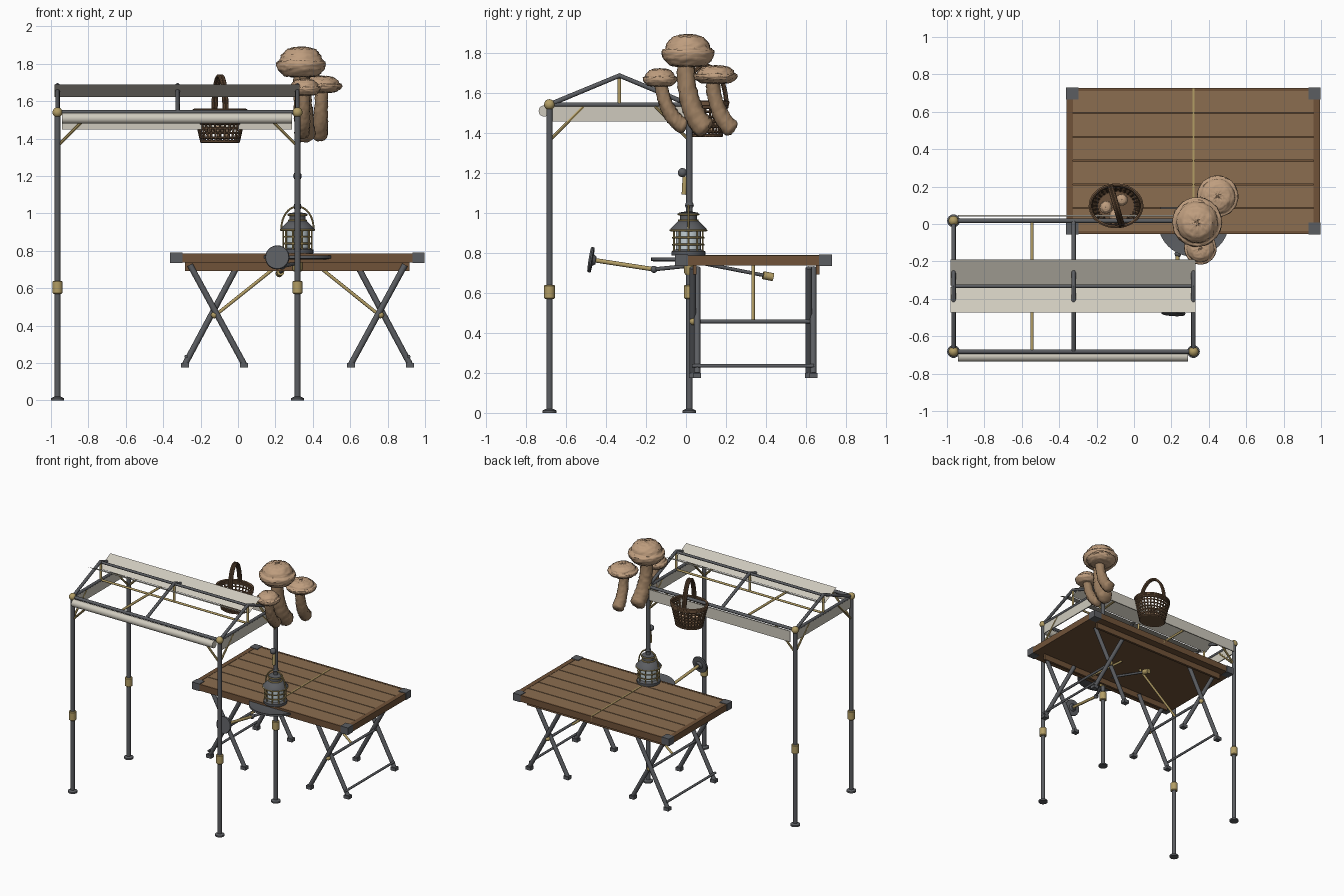
import bpy, bmesh, math, random
from mathutils import Vector as V

if "Cube" in bpy.data.objects:
    bpy.data.objects.remove(bpy.data.objects["Cube"])

random.seed(4)
TAU = math.tau


def mat(name, *c):
    m = bpy.data.materials.new(name)
    m.diffuse_color = (*c, 1)
    m.use_nodes = True
    m.node_tree.nodes["Principled BSDF"].inputs["Base Color"].default_value = m.diffuse_color
    return m


STEEL = mat("dark_steel", .105, .11, .12)
BRASS = mat("brass", .45, .34, .13)
WOOD = mat("wood", .26, .155, .08)
TRIM = mat("dark_wood", .16, .085, .04)
CANVAS = mat("canvas", .62, .59, .51)
CAP = mat("mushroom_cap", .52, .34, .21)
STEM = mat("mushroom_stem", .33, .21, .12)
WICKER = mat("wicker", .15, .085, .045)
GLASS = mat("glass", .55, .63, .66)


def finish(name, bm, m, noise=0, smooth=True):
    for v in bm.verts:
        v.co += V([random.uniform(-noise, noise) for _ in range(3)])
    bmesh.ops.recalc_face_normals(bm, faces=bm.faces)
    for f in bm.faces:
        f.smooth = smooth
    for e in bm.edges:
        e.smooth = noise > 0 or e.calc_face_angle(0) < .6
    me = bpy.data.meshes.new(name)
    bm.to_mesh(me)
    bm.free()
    me.materials.append(m)
    o = bpy.data.objects.new(name, me)
    bpy.context.collection.objects.link(o)
    return o


def skin(bm, rings, closed=False):
    n = len(rings[0])
    pairs = list(zip(rings, rings[1:] + rings[:1]))
    for a, b in pairs if closed else pairs[:-1]:
        for i in range(n):
            bm.faces.new((a[i], a[(i + 1) % n], b[(i + 1) % n], b[i]))
    if not closed:
        bm.faces.new(rings[0])
        bm.faces.new(rings[-1])


def sweep(name, pts, r, m, n=12, closed=False, noise=0):
    # round tube along a path; r is one radius or one per point
    pts = [V(p) for p in pts]
    k = len(pts)
    bm, rings, u = bmesh.new(), [], None
    for i, p in enumerate(pts):
        a = pts[(i - 1) % k] if closed or i else p
        b = pts[(i + 1) % k] if closed or i < k - 1 else p
        t = (b - a).normalized()
        u = u or (V((1, 0, 0)) if abs(t.z) > .9 else V((0, 0, 1)))
        u = (u - t * u.dot(t)).normalized()
        w = t.cross(u)
        ri = r[i] if isinstance(r, list) else r
        rings.append([bm.verts.new(p + (u * math.cos(j * TAU / n) + w * math.sin(j * TAU / n)) * ri)
                      for j in range(n)])
    skin(bm, rings, closed)
    return finish(name, bm, m, noise)


def lathe(name, prof, loc, m, n=24, axis=(0, 0, 1), noise=0):
    # revolve (radius, height) points around an axis through loc
    q = V(axis).to_track_quat('Z', 'Y')
    bm = bmesh.new()
    rings = [[bm.verts.new(V(loc) + q @ V((max(r, .0005) * math.cos(j * TAU / n),
             max(r, .0005) * math.sin(j * TAU / n), h))) for j in range(n)] for r, h in prof]
    skin(bm, rings)
    return finish(name, bm, m, noise)


def ball(name, loc, r, m):
    return lathe(name, [(r * math.sin(i * math.pi / 10), -r * math.cos(i * math.pi / 10))
                        for i in range(11)], loc, m, 16)


def box(name, lo, hi, m):
    bm = bmesh.new()
    bmesh.ops.create_cube(bm, size=1)
    lo, hi = V(lo), V(hi)
    for v in bm.verts:
        v.co = (lo + hi) / 2 + v.co * (hi - lo)
    return finish(name, bm, m, 0, False)


XL, XR, YF, YB, ZT = -.965, .318, -.682, .017, 1.54
YM = (YF + YB) / 2

# canopy posts with feet, collars, ball joints and corner braces
for x in (XL, XR):
    for y in (YF, YB):
        sweep("post", [(x, y, .01), (x, y, ZT)], .016, STEEL, 16)
        lathe("post_foot", [(.034, 0), (.034, .012), (.018, .02)], (x, y, 0), STEEL)
        lathe("post_collar", [(.022, .57), (.027, .575), (.027, .635), (.022, .64)], (x, y, 0), BRASS)
        ball("corner_ball", (x, y, ZT), .027, BRASS)
        sx, sy = (1 if x < 0 else -1), (1 if y < -.3 else -1)
        sweep("brace_x", [(x, y, 1.36), (x + .17 * sx, y, 1.53)], .008, BRASS, 8)
        sweep("brace_y", [(x, y, 1.36), (x, y + .17 * sy, 1.53)], .008, BRASS, 8)

# top rails, rafters, ridge
for y in (YF, YB):
    sweep("long_rail", [(XL, y, ZT), (XR, y, ZT)], .012, STEEL)
for x in (XL, XR):
    sweep("end_rail", [(x, YF, ZT), (x, YB, ZT)], .011, STEEL)
    box("end_valance", (x - .004, YF + .01, 1.455), (x + .004, YB - .01, 1.535), CANVAS)
for x in (XL, -.323, XR):
    sweep("rafter", [(x, YF, ZT), (x, YM, 1.685), (x, YB, ZT)], .012, STEEL)
    sweep("king_post", [(x, YM, ZT), (x, YM, 1.67)], .009, BRASS)
sweep("ridge_bar", [(XL, YM, 1.68), (XR, YM, 1.68)], .01, STEEL)
sweep("cross_tie", [(-.545, YF, ZT), (-.545, YB, ZT)], .009, BRASS)
sweep("long_tie", [(XL, YM, ZT), (XR, YM, ZT)], .008, BRASS)

# canvas wings in a shallow V, valance and rolled awning
for s in (-1, 1):
    bm = bmesh.new()
    y0, y1 = YM + s * .003, YM + s * .142
    bm.faces.new([bm.verts.new(p) for p in ((-.98, y0, 1.622), (.33, y0, 1.622),
                                            (.33, y1, 1.69), (-.98, y1, 1.69))])
    bmesh.ops.solidify(bm, geom=bm.faces[:], thickness=.006)
    finish("roof_wing", bm, CANVAS, 0, False)
box("back_valance", (-.94, .04, 1.45), (.29, .048, 1.535), CANVAS)
sweep("awning_roll", [(-.94, -.708, 1.508), (.29, -.708, 1.508)], .028, CANVAS, 20)

# table top
X0, X1, Y0, Y1, Z0, Z1 = -.36, .995, -.053, .727, .737, .787
edges = [Y0 + .012, .086, .212, .338, .466, .594, Y1 - .012]
for a, b in zip(edges, edges[1:]):
    for xa, xb in ((X0 + .035, XR - .003), (XR + .003, X1 - .035)):
        box("plank", (xa, a + .003, Z0 + .012), (xb, b - .003, Z1 - .002), WOOD)
for x in (X0, X1 - .035):
    box("end_board", (x, Y0, Z0), (x + .035, Y1, Z1), TRIM)
for y in (Y0, Y1 - .015):
    box("side_board", (X0, y, Z0), (X1, y + .015, Z1), TRIM)
box("under_board", (X0 + .03, Y0 + .01, Z0), (X1 - .03, Y1 - .01, Z0 + .012), TRIM)
box("fold_seam", (XR - .005, Y0, Z0 + .02), (XR + .005, Y1, Z1 + .001), BRASS)
for x in (X0 - .003, X1 - .062):
    for y in (Y0 - .003, Y1 - .062):
        box("corner_bracket", (x, y, Z0 - .003), (x + .065, y + .065, Z1 + .003), STEEL)
for y in (.035, .65):
    box("apron", (-.283, y, .692), (.918, y + .018, Z0), TRIM)

# scissor legs, mirrored about the fold
for s in (-1, 1):
    def X(d):
        return XR + s * d
    for y in (.045, .625):
        for top, foot, dy in ((.575, .286, -.011), (.318, .601, .011)):
            sweep("leg", [(X(top), y + dy, .725), (X(foot), y + dy, .195)], .016, STEEL)
            box("leg_foot", (X(foot) - .022, y + dy - .02, .175), (X(foot) + .022, y + dy + .02, .2), STEEL)
        ball("pivot", (X(.444), y + (-.01 if y < .3 else .01), .457), .018, BRASS)
    sweep("pivot_bar", [(X(.444), .045, .457), (X(.444), .625, .457)], .01, STEEL)
    sweep("foot_bar", [(X(.595), .03, .235), (X(.595), .64, .235)], .009, STEEL)
    sweep("table_strut", [(X(.437), .335, .457), (X(.09), .335, .735)], .009, BRASS)

# side tray around the rear post
lathe("tray", [(.17, .755), (.192, .76), (.192, .775), (.182, .772), (.05, .77)], (XR, YB, 0), STEEL, 40)
lathe("tray_collar", [(.02, .69), (.026, .7), (.026, .75), (.035, .757)], (XR, YB, 0), BRASS)

# swing arm with round pad
sweep("arm_inner", [(XR, YB, .735), (.235, -.16, .717)], .01, STEEL)
ball("arm_joint", (.235, -.16, .717), .018, STEEL)
sweep("arm_outer", [(.235, -.16, .717), (.21, -.465, .764)], .011, BRASS)
lathe("arm_disc", [(.02, -.025), (.03, -.01), (.062, -.008), (.065, 0), (.062, .008)],
      (.21, -.475, .765), STEEL, 28, (-.06, -1, .16))
sweep("rear_arm", [(XR, .03, .757), (.225, .40, .685)], .009, STEEL)
sweep("rear_arm_grip", [(.228, .385, .688), (.22, .435, .678)], .02, BRASS)

# lantern
L = (XR, .012, 0)
lathe("lantern_base", [(.083, .785), (.085, .79), (.085, .806), (.07, .815)], L, STEEL, 28)
lathe("lantern_glass", [(.062, .812), (.062, .912)], L, GLASS)
lathe("lantern_roof", [(.07, .905), (.092, .91), (.09, .92), (.052, .958), (.042, .96),
                       (.042, .99), (.05, .993), (.048, 1.0), (.02, 1.005)], L, STEEL, 28)
for i in range(10):
    c, d = math.cos(i * TAU / 10) * .076, math.sin(i * TAU / 10) * .076
    sweep("lantern_bar", [(XR + c, .012 + d, .8), (XR + c, .012 + d, .912)], .005, BRASS, 6)
for z, r in ((.84, .077), (.875, .077), (.912, .09), (.962, .047), (.992, .05)):
    sweep("lantern_ring", [(XR + r * math.cos(t * TAU / 28), .012 + r * math.sin(t * TAU / 28), z)
                           for t in range(28)], .005, BRASS, 6, True)
sweep("lantern_handle", [(XR + .086 * math.cos(t * math.pi / 16), .012, .92 + .117 * math.sin(t * math.pi / 16))
                         for t in range(17)], .005, BRASS, 8)
ball("hook_knob", (XR, -.018, 1.2), .023, STEEL)
sweep("hook", [(XR, -.005, 1.18), (XR, -.01, 1.09)], .012, BRASS)
lathe("hook_ring", [(.018, 1.025), (.022, 1.035), (.018, 1.05)], (XR, YB, 0), STEEL)


# mushrooms: bent stem plus lumpy cap
def mushroom(cap, zb, zt, R, pts, r, n=40):
    a, b, c = [V(p) for p in pts]
    k = 28
    ts = [i / k for i in range(k + 1)]
    path = [a * (1 - t) ** 2 + b * 2 * t * (1 - t) + c * t * t for t in ts]
    rad = [r * (1 - .28 * t) * (min(1, .55 + t * 9)) for t in ts]
    sweep("mushroom_stem", path, rad, STEM, 24, noise=r * .07)
    key = [(.3, .1), (.7, .14), (.93, .32), (1, .46), (.98, .56), (.86, .62), (.8, .76), (.6, .92), (.3, .99), (0, 1)]
    prof = [(R * (p[0] + (q[0] - p[0]) * i / 4), (zt - zb) * (p[1] + (q[1] - p[1]) * i / 4))
            for p, q in zip(key, key[1:]) for i in range(4)] + [(0, zt - zb)]
    lathe("mushroom_cap", prof, (cap[0], cap[1], zb), CAP, n, noise=R * .025)


mushroom((.337, .01), 1.71, 1.89, .132, [(.36, .11, 1.41), (.35, -.01, 1.5), (.337, .0, 1.78)], .057)
mushroom((.447, .148), 1.635, 1.735, .11, [(.435, .24, 1.41), (.44, .14, 1.48), (.45, .13, 1.69)], .045)
mushroom((.355, -.13), 1.62, 1.72, .086, [(.34, .0, 1.43), (.35, -.1, 1.46), (.355, -.13, 1.67)], .042)

# elliptical wicker basket
BX, BY = -.096, .097


def ell(t, f, z):
    return (BX + .14 * f * math.cos(t), BY + .113 * f * math.sin(t), z)


def flare(z):
    return .72 + .26 * (z - 1.385) / .16


for z, r in ((1.385, .008), (1.405, .006), (1.43, .006), (1.455, .006), (1.48, .006), (1.505, .006),
             (1.528, .009), (1.54, .009), (1.551, .009)):
    sweep("basket_weave", [ell(i * TAU / 48, flare(z), z) for i in range(48)], r, WICKER, 6, True)
for i in range(28):
    t = i * TAU / 28
    sweep("basket_stave", [ell(t, flare(1.38), 1.38), ell(t, flare(1.545), 1.545)], .006, WICKER, 6)
floor = lathe("basket_floor", [(.1, 0), (.1, .008)], (0, 0, 0), WICKER, 32)
floor.scale.y, floor.location = .81, (BX, BY, 1.38)
for o in (-.008, .008):
    sweep("basket_handle", [(BX - .03 * math.cos(t) + o, BY + .105 * math.cos(t) + o * .3, 1.53 + .205 * math.sin(t))
                            for t in [i * math.pi / 24 for i in range(25)]], .009, WICKER, 8)
for x, y, r in ((-.15, .09, .034), (-.065, .13, .032), (-.1, .045, .034)):
    mushroom((x, y), 1.43, 1.47, r, [(x, y, 1.388), (x, y, 1.41), (x, y, 1.45)], .014, 20)
